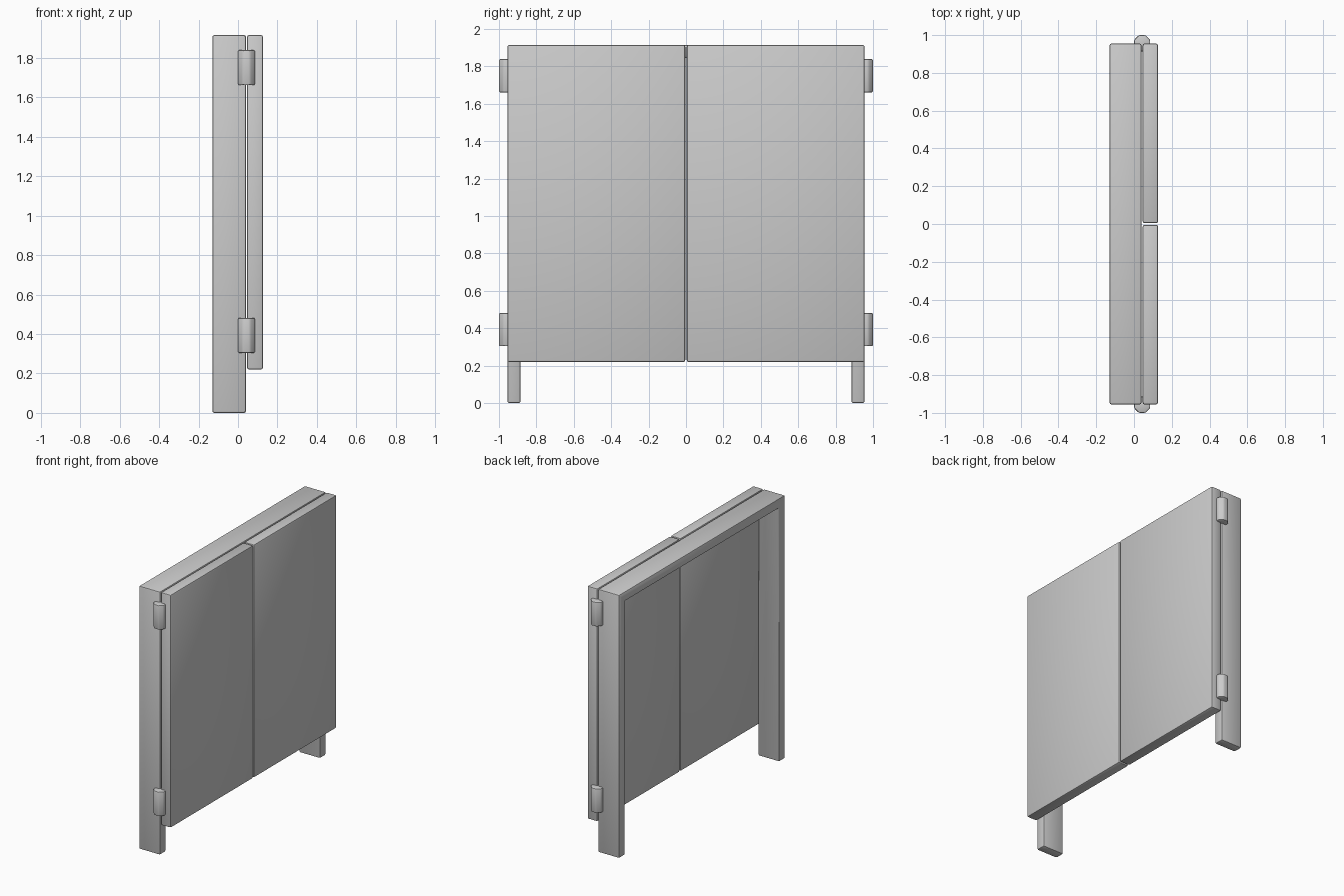
import bpy, bmesh, math
from mathutils import Matrix

if "Cube" in bpy.data.objects:
    bpy.data.objects.remove(bpy.data.objects["Cube"])


def finish(name, bm, bevel, segments=2):
    bmesh.ops.recalc_face_normals(bm, faces=bm.faces)
    me = bpy.data.meshes.new(name)
    bm.to_mesh(me)
    bm.free()
    ob = bpy.data.objects.new(name, me)
    bpy.context.collection.objects.link(ob)
    mod = ob.modifiers.new("Bevel", 'BEVEL')
    mod.width = bevel
    mod.segments = segments
    mod.limit_method = 'ANGLE'
    mod.angle_limit = math.radians(30)
    bpy.ops.object.select_all(action='DESELECT')
    ob.select_set(True)
    bpy.context.view_layer.objects.active = ob
    bpy.ops.object.modifier_apply(modifier=mod.name)
    bpy.ops.object.shade_smooth_by_angle(angle=math.radians(35))
    return ob


def extruded(name, profile, x0, x1, bevel):
    """Extrude a (y, z) profile along x."""
    bm = bmesh.new()
    face = bm.faces.new([bm.verts.new((x0, y, z)) for y, z in profile])
    ext = bmesh.ops.extrude_face_region(bm, geom=[face])
    verts = [v for v in ext["geom"] if isinstance(v, bmesh.types.BMVert)]
    bmesh.ops.translate(bm, verts=verts, vec=(x1 - x0, 0, 0))
    return finish(name, bm, bevel)


HALF, TOP, POST = 0.955, 1.915, 0.07
INNER = HALF - POST

# Door frame: two posts joined by a lintel
extruded("door_frame",
         [(-HALF, 0), (-INNER, 0), (-INNER, TOP - POST), (INNER, TOP - POST),
          (INNER, 0), (HALF, 0), (HALF, TOP), (-HALF, TOP)],
         -0.13, 0.04, 0.01)

for side, label in ((-1, "left"), (1, "right")):
    # Door leaf
    a, b = side * 0.004, side * HALF
    extruded(f"{label}_door", [(a, 0.22), (b, 0.22), (b, TOP), (a, TOP)],
             0.046, 0.127, 0.01)
    # Octagonal hinge barrels
    for z, level in ((0.393, "lower"), (1.75, "upper")):
        bm = bmesh.new()
        bmesh.ops.create_cone(
            bm, cap_ends=True, segments=8, depth=0.178,
            radius1=0.0465, radius2=0.0465,
            matrix=Matrix.Translation((0.043, side * 0.957, z))
            @ Matrix.Rotation(math.radians(22.5), 4, 'Z'))
        finish(f"{label}_{level}_hinge", bm, 0.008)
